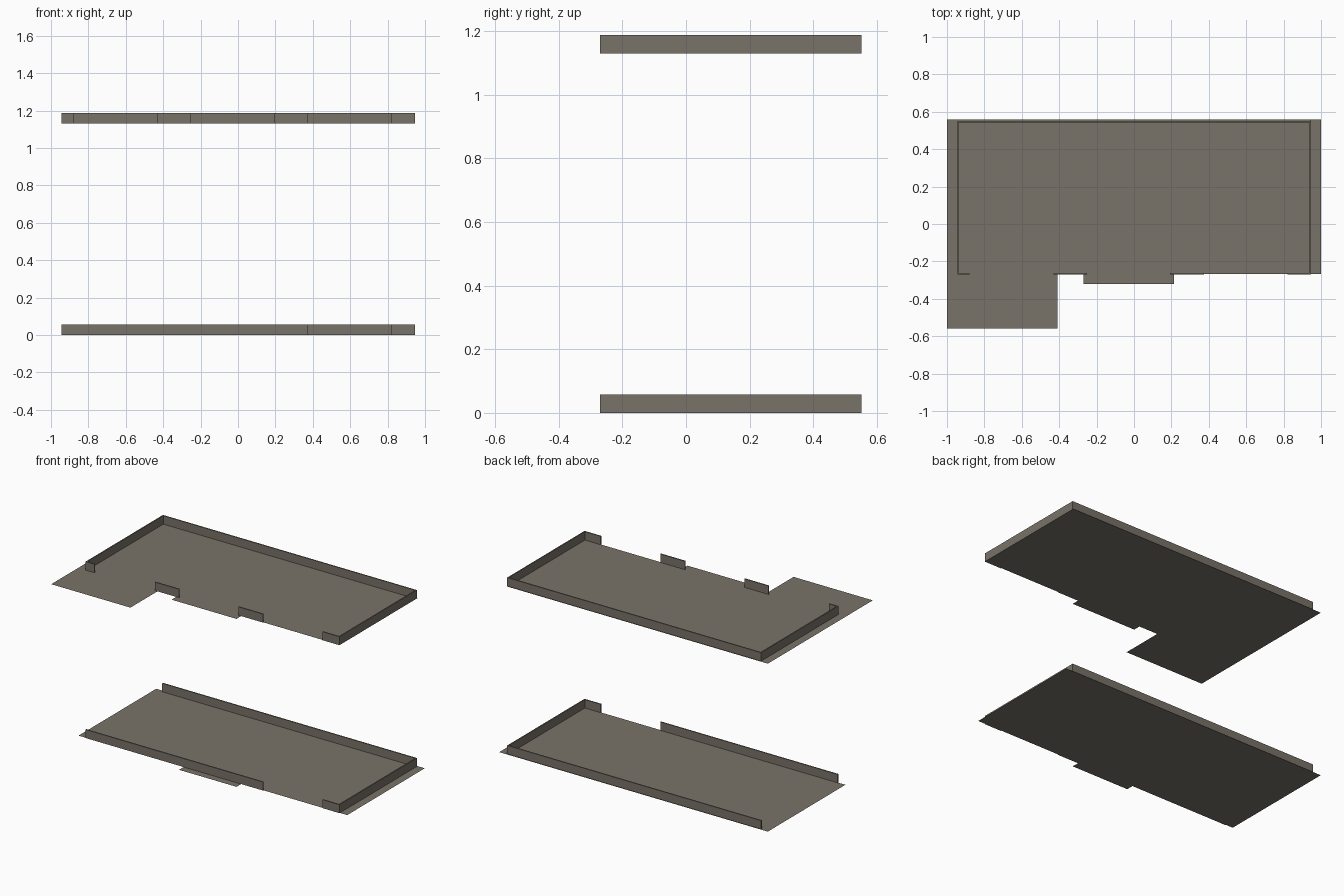
import bpy
import bmesh

cube = bpy.data.objects.get("Cube")
if cube:
    bpy.data.objects.remove(cube, do_unlink=True)

# Single warm grey for floors and walls
grey = bpy.data.materials.new("warm_grey")
grey.use_nodes = True
colour = (0.19, 0.17, 0.14, 1)
grey.diffuse_color = colour
bsdf = grey.node_tree.nodes["Principled BSDF"]
bsdf.inputs["Base Color"].default_value = colour
bsdf.inputs["Roughness"].default_value = 0.8

HEIGHT, THICK = 0.057, 0.008
LEFT, RIGHT = -0.945, 0.945      # outer wall faces
FRONT, BACK = -0.271, 0.552
EDGE, REAR = -0.267, 0.558       # floor edges
UPPER = 1.13


def add_object(name, bm):
    mesh = bpy.data.meshes.new(name)
    bm.to_mesh(mesh)
    bm.free()
    mesh.materials.append(grey)
    bpy.context.collection.objects.link(bpy.data.objects.new(name, mesh))


def floor(name, outline, z):
    """Flat sheet from a counter-clockwise outline."""
    bm = bmesh.new()
    bm.faces.new([bm.verts.new((x, y, z)) for x, y in outline])
    bm.normal_update()
    add_object(name, bm)


def wall(name, x0, x1, y0, y1, z):
    """Thin upright box."""
    bm = bmesh.new()
    bmesh.ops.create_cube(bm, size=1)
    for v in bm.verts:
        v.co = (x1 if v.co.x > 0 else x0,
                y1 if v.co.y > 0 else y0,
                z + (HEIGHT if v.co.z > 0 else 0))
    add_object(name, bm)


def storey(name, z, front_runs, sides):
    wall(name + "_back_wall", LEFT, RIGHT, BACK - THICK, BACK, z)
    for side, x in sides.items():
        wall(f"{name}_{side}_wall", x, x + THICK, FRONT, BACK, z)
    for i, (x0, x1) in enumerate(front_runs):
        wall(f"{name}_front_wall_{i + 1}", x0, x1, FRONT, FRONT + THICK, z)


# Floors: both have a shallow front step, the upper also a deep front wing
BAY = -0.32
floor("lower_floor", [(-1, EDGE), (-0.215, EDGE), (-0.215, BAY), (0.213, BAY),
                      (0.213, EDGE), (1, EDGE), (1, REAR), (-1, REAR)], 0)
floor("upper_floor", [(-1, -REAR), (-0.41, -REAR), (-0.41, EDGE), (-0.27, EDGE),
                      (-0.27, BAY), (0.213, BAY), (0.213, EDGE),
                      (RIGHT, EDGE), (RIGHT, REAR), (-1, REAR)], UPPER)

# Low walls; the model's left is +x
storey("lower", 0, [(LEFT, 0.375), (0.82, RIGHT)], {"left": RIGHT - THICK})
storey("upper", UPPER,
       [(LEFT, -0.88), (-0.43, -0.25), (0.193, 0.375), (0.82, RIGHT)],
       {"left": RIGHT - THICK, "right": LEFT})
